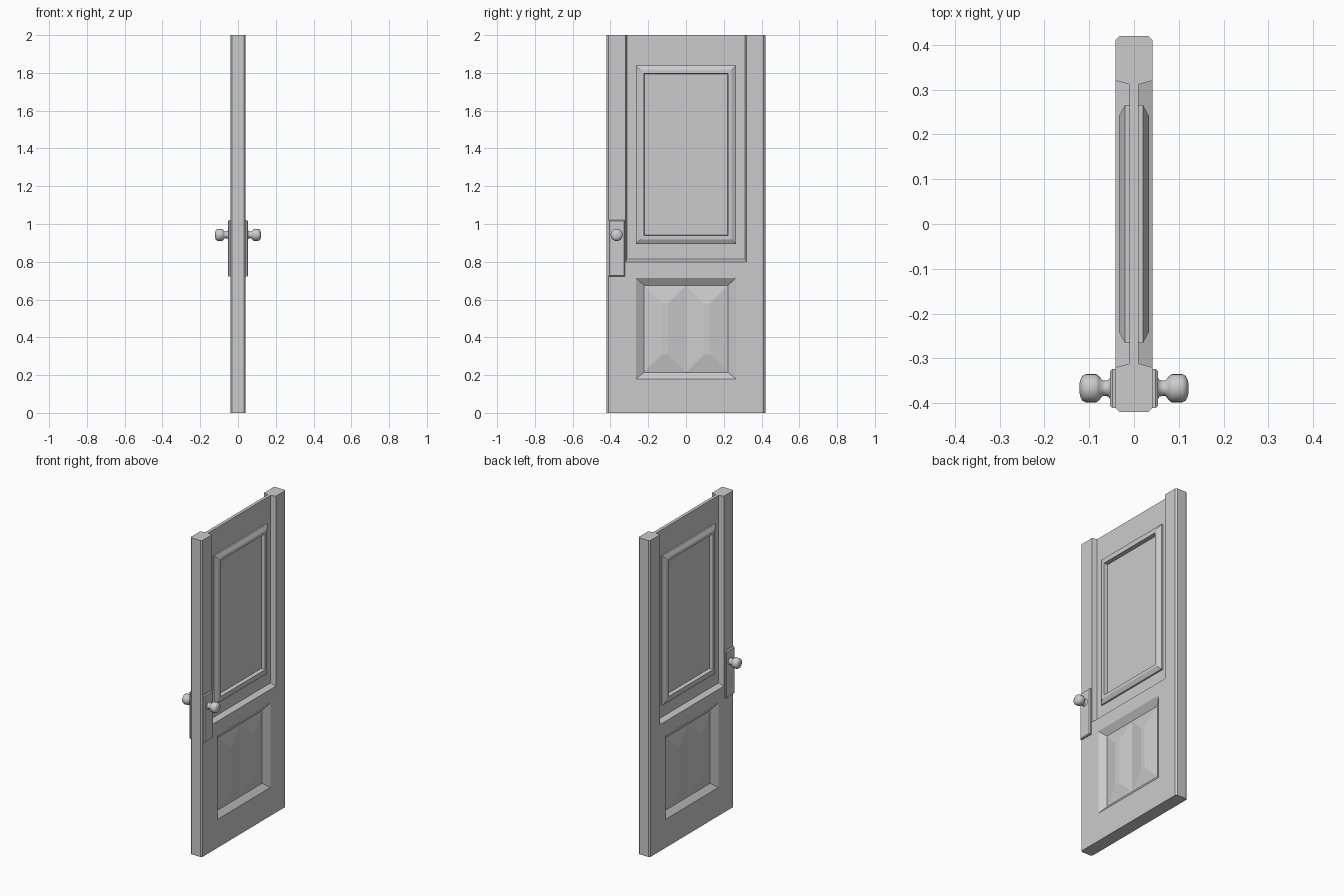
import bpy, bmesh
from math import cos, sin, pi

if "Cube" in bpy.data.objects:
    bpy.data.objects.remove(bpy.data.objects["Cube"])

CY, CZ = -0.367, 0.942      # knob centre


def make(name, bm, smooth=None):
    bmesh.ops.recalc_face_normals(bm, faces=bm.faces)
    me = bpy.data.meshes.new(name)
    bm.to_mesh(me)
    bm.free()
    ob = bpy.data.objects.new(name, me)
    bpy.context.collection.objects.link(ob)
    if smooth:
        bpy.ops.object.select_all(action='DESELECT')
        ob.select_set(True)
        bpy.context.view_layer.objects.active = ob
        bpy.ops.object.shade_smooth_by_angle(angle=smooth)
    return ob


def loft(bm, rings, first=False, last=False):
    """Join closed rings of points with quads, optionally capping the ends."""
    vs = [[bm.verts.new(p) for p in r] for r in rings]
    n = len(vs[0])
    for a, b in zip(vs, vs[1:]):
        for i in range(n):
            j = (i + 1) % n
            bm.faces.new((a[i], a[j], b[j], b[i]))
    if first:
        bm.faces.new(vs[0])
    if last:
        bm.faces.new(vs[-1])
    return vs


def rect(x, y0, y1, z0, z1):
    return [(x, y0, z0), (x, y1, z0), (x, y1, z1), (x, y0, z1)]


def rect6(x, w, z0, z1):
    return [(x, -w, z0), (x, 0, z0), (x, w, z0), (x, w, z1), (x, 0, z1), (x, -w, z1)]


# door slab with chamfered vertical edges
X, Y, C = 0.041, 0.42, 0.009
outline = [(-X, -Y + C), (-X + C, -Y), (X - C, -Y), (X, -Y + C),
           (X, Y - C), (X - C, Y), (-X + C, Y), (-X, Y - C)]
bm = bmesh.new()
loft(bm, [[(x, y, z) for x, y in outline] for z in (0, 2)], True, True)
door = make("door_slab", bm)

cutters = []
for s, side in ((1, "right"), (-1, "left")):
    # upper recess, open at the top
    bm = bmesh.new()
    loft(bm, [rect(s * 0.01, -0.312, 0.312, 0.815, 2.1),
              rect(s * 0.061, -0.325, 0.325, 0.79, 2.1)], True, True)
    cutters.append(make("upper_cutter_" + side, bm))

    # lower recess, whose floor is two raised hipped blocks
    bm = bmesh.new()
    v = loft(bm, [rect6(s * 0.061, 0.296, 0.155, 0.744),
                  rect6(s * 0.013, 0.222, 0.215, 0.675)], True)[1]
    for base, ya, yb in (((v[0], v[1], v[4], v[5]), -0.128, -0.097),
                         ((v[1], v[2], v[3], v[4]), 0.097, 0.128)):
        top = [bm.verts.new(p) for p in rect(s * 0.031, ya, yb, 0.31, 0.58)]
        bm.faces.new(top)
        for i in range(4):
            j = (i + 1) % 4
            bm.faces.new((base[i], base[j], top[j], top[i]))
    cutters.append(make("lower_cutter_" + side, bm))

    # raised moulding around the upper panel
    bm = bmesh.new()
    prof = [(0.01, 0), (0.02, 0), (0.033, 0.024), (0.033, 0.043), (0.01, 0.047)]
    loft(bm, [rect(s * x, -0.266 + d, 0.266 - d, 0.895 + d, 1.84 - d) for x, d in prof])
    make("panel_moulding_" + side, bm)

    # lock plate
    bm = bmesh.new()
    prof = [(0.041, 0), (0.048, 0), (0.054, 0.005)]
    loft(bm, [rect(s * x, -0.411 + d, -0.324 - d, 0.722 + d, 1.02 - d) for x, d in prof],
         last=True)
    make("lock_plate_" + side, bm)

    # turned knob
    bm = bmesh.new()
    prof = [(0.053, 0.024), (0.058, 0.018), (0.07, 0.017), (0.079, 0.028), (0.085, 0.032),
            (0.107, 0.032), (0.115, 0.028), (0.12, 0.019), (0.122, 0.009)]
    N = 20
    loft(bm, [[(s * x, CY + r * cos(2 * pi * i / N), CZ + r * sin(2 * pi * i / N))
               for i in range(N)] for x, r in prof], last=True)
    make("knob_" + side, bm, 1.0)

# carve the recesses
for c in cutters:
    m = door.modifiers.new("cut", 'BOOLEAN')
    m.object, m.operation, m.solver = c, 'DIFFERENCE', 'EXACT'
    bpy.context.view_layer.objects.active = door
    bpy.ops.object.modifier_apply(modifier=m.name)
    bpy.data.objects.remove(c)
